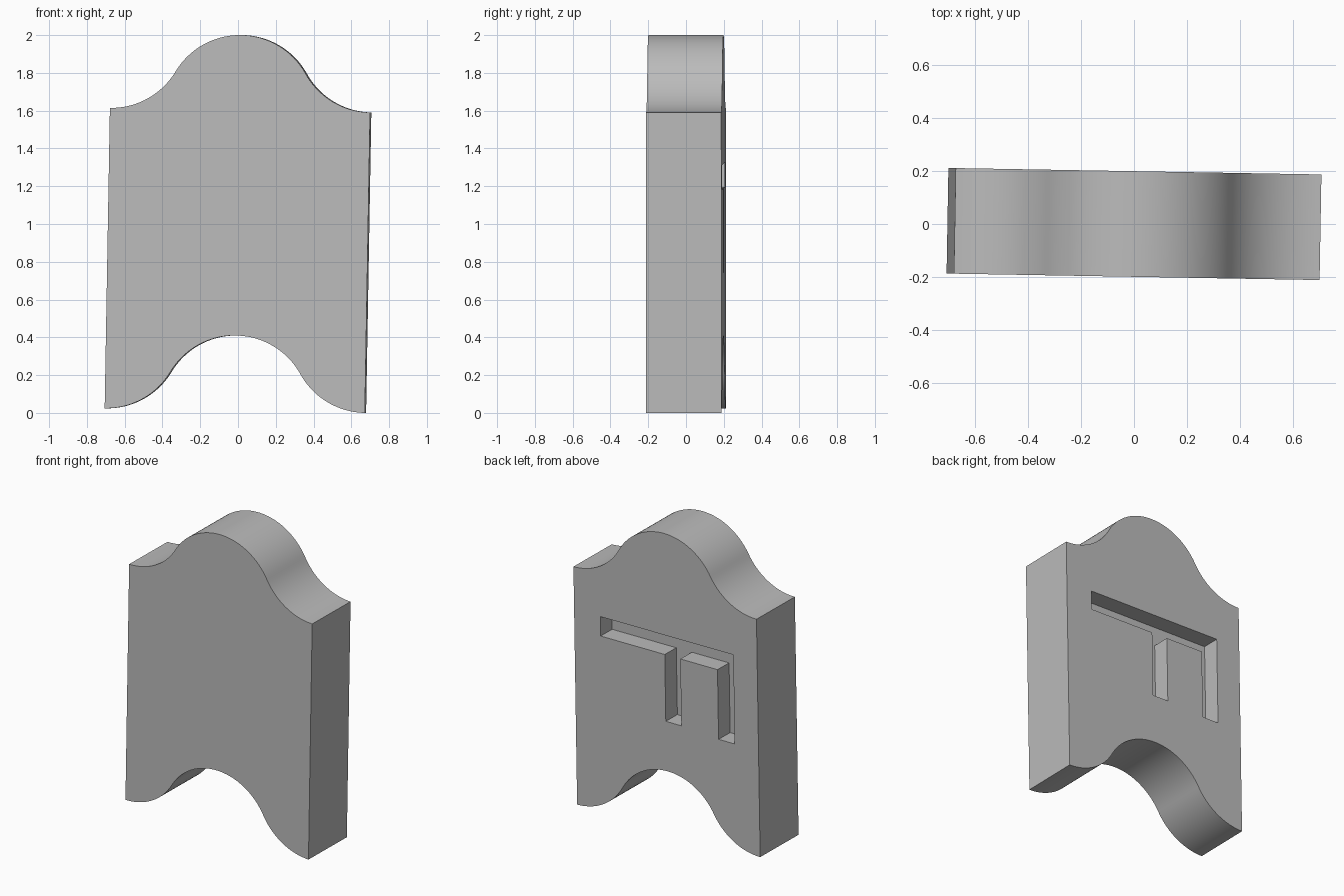
import bpy
import bmesh
from math import sin, cos, radians, sqrt
from mathutils import Matrix, Vector

if "Cube" in bpy.data.objects:
    bpy.data.objects.remove(bpy.data.objects["Cube"])

R = 0.3977            # arc radius, also the slab thickness
HALF = sqrt(3) * R    # half width of the slab
SIDE = 4 * R          # height of the straight sides
STEPS = 20            # segments per sixty-degree arc


def material(name, value):
    mat = bpy.data.materials.new(name)
    mat.use_nodes = True
    colour = (value, value, value, 1)
    mat.diffuse_color = colour
    mat.node_tree.nodes["Principled BSDF"].inputs["Base Color"].default_value = colour
    return mat


def extrude_outline(name, outline, y0, y1):
    """Closed x-z outline extruded from y0 to y1."""
    bm = bmesh.new()
    face = bm.faces.new([bm.verts.new((x, y0, z)) for x, z in outline])
    result = bmesh.ops.extrude_face_region(bm, geom=[face])
    moved = [v for v in result["geom"] if isinstance(v, bmesh.types.BMVert)]
    bmesh.ops.translate(bm, verts=moved, vec=(0, y1 - y0, 0))
    bmesh.ops.recalc_face_normals(bm, faces=bm.faces)
    mesh = bpy.data.meshes.new(name)
    bm.to_mesh(mesh)
    bm.free()
    obj = bpy.data.objects.new(name, mesh)
    bpy.context.collection.objects.link(obj)
    return obj


def wave(base):
    """Bell curve of tangent arcs, from left edge to right edge."""
    angles = [radians(60 * i / STEPS) for i in range(STEPS + 1)]
    foot = [(-HALF + R * sin(a), base + R * (1 - cos(a))) for a in angles]
    crown = [(-R * sin(a), base + R * cos(a)) for a in reversed(angles[:-1])]
    left = foot + crown
    return left + [(-x, z) for x, z in reversed(left[:-1])]


# Slab with a wavy top and matching arched foot
slab = extrude_outline("slab", wave(0) + wave(SIDE)[::-1], -R / 2, R / 2)
stone = material("stone grey", 0.5)
slab.data.materials.append(stone)

# Recess in the back: a long bar with two hanging legs
bar_top, bar_low = SIDE - 0.284, SIDE - 0.414
leg_a, leg_b = SIDE - 0.861, SIDE - 0.880
x0, x1, x2, x3, x4 = [HALF - u for u in (0.197, 0.680, 0.797, 1.077, 1.198)]
recess = [(x0, bar_top), (x0, bar_low), (x1, bar_low), (x1, leg_a),
          (x2, leg_a), (x2, bar_low), (x3, bar_low), (x3, leg_b),
          (x4, leg_b), (x4, bar_top)]
cutter = extrude_outline("recess_cutter", recess, R / 2 - 0.12, R / 2 + 0.1)
cutter.data.materials.append(stone)
cutter.hide_render = True

cut = slab.modifiers.new("recess", "BOOLEAN")
cut.operation = "DIFFERENCE"
cut.solver = "EXACT"
cut.object = cutter
bpy.context.view_layer.objects.active = slab
slab.select_set(True)
bpy.ops.object.modifier_apply(modifier=cut.name)
bpy.data.objects.remove(cutter)

# Slight lean and turn, then centre on the ground
mesh = slab.data
mesh.transform(Matrix.Rotation(radians(-1), 4, "Z") @ Matrix.Rotation(radians(1), 4, "Y"))
low = Vector([min(v.co[i] for v in mesh.vertices) for i in range(3)])
high = Vector([max(v.co[i] for v in mesh.vertices) for i in range(3)])
middle = (low + high) / 2
mesh.transform(Matrix.Translation((-middle.x, -middle.y, -low.z)))

bpy.ops.object.shade_smooth_by_angle(angle=radians(30))
